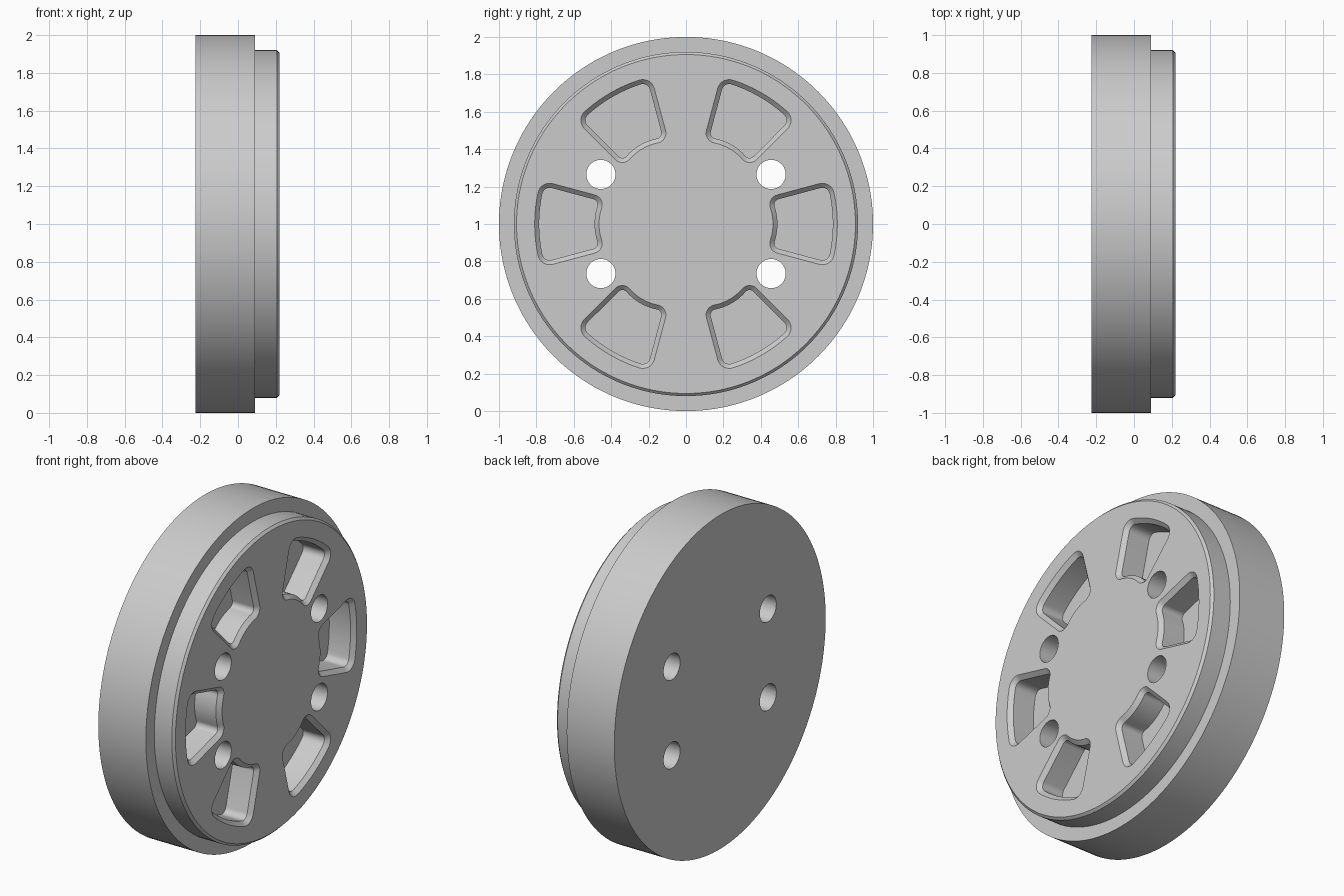
import bpy
import bmesh
from math import cos, sin, tan, pi, radians, atan2, hypot, sqrt

cube = bpy.data.objects.get("Cube")
if cube:
    bpy.data.objects.remove(cube)

BACK, STEP, FRONT = -0.225, 0.09, 0.22
FLOOR = FRONT - 0.165
CHAMFER = 0.024
HALF_ANGLE = radians(15)

grey = bpy.data.materials.new("plain_grey")
grey.use_nodes = True
grey.diffuse_color = (0.6, 0.6, 0.6, 1)
grey.node_tree.nodes["Principled BSDF"].inputs["Base Color"].default_value = (0.6, 0.6, 0.6, 1)


def loft(bm, rings):
    """Closed solid through rings of equal point count."""
    loops = [[bm.verts.new(p) for p in ring] for ring in rings]
    n = len(loops[0])
    for a, b in zip(loops, loops[1:]):
        for i in range(n):
            j = (i + 1) % n
            bm.faces.new((a[i], a[j], b[j], b[i]))
    bm.faces.new(loops[0][::-1])
    bm.faces.new(loops[-1])


def circle(x, r, y=0, z=1, n=160):
    return [(x, y + r * cos(2 * pi * i / n), z + r * sin(2 * pi * i / n)) for i in range(n)]


def make_object(name, bm):
    bmesh.ops.recalc_face_normals(bm, faces=bm.faces)
    mesh = bpy.data.meshes.new(name)
    bm.to_mesh(mesh)
    bm.free()
    mesh.materials.append(grey)
    obj = bpy.data.objects.new(name, mesh)
    bpy.context.collection.objects.link(obj)
    return obj


def arc(cx, cy, r, a0, a1, n):
    return [(cx + r * cos(a0 + (a1 - a0) * i / n), cy + r * sin(a0 + (a1 - a0) * i / n))
            for i in range(n + 1)]


def pocket_outline(grow):
    """Rounded wedge pointing along +u, enlarged by grow."""
    hub, hub_r, rim_r = 0.2, 0.289, 0.785
    fin, fout = 0.03, 0.04
    t = tan(HALF_ANGLE)
    # inner fillet centre: on the inset side line, tangent to the hub arc
    k = -fin / cos(HALF_ANGLE)
    a, b = 1 + t * t, k * t - hub
    c = hub * hub + k * k - (hub_r + fin) ** 2
    iu = (-b + sqrt(b * b - a * c)) / a
    iv = iu * t + k
    # outer fillet centre: on the inset side line, tangent to the rim arc
    ang = HALF_ANGLE - atan2(fout, sqrt((rim_r - fout) ** 2 - fout ** 2))
    ou, ov = (rim_r - fout) * cos(ang), (rim_r - fout) * sin(ang)
    side = HALF_ANGLE + pi / 2
    inner = atan2(iv, iu - hub)
    half = arc(hub, 0, hub_r - grow, 0, inner, 8)
    half += arc(iu, iv, fin + grow, inner + pi, side, 8)[1:]
    half += arc(ou, ov, fout + grow, side, ang, 8)
    half += arc(0, 0, rim_r + grow, ang, 0, 8)[1:]
    return half + [(u, -v) for u, v in half[-2:0:-1]]


# Stepped disc with a chamfered front rim
bm = bmesh.new()
loft(bm, [circle(x, r) for x, r in ((BACK, 1), (STEP, 1), (STEP, 0.92),
                                    (FRONT - 0.014, 0.92), (FRONT, 0.906))])
disc = make_object("stepped_disc", bm)

# Cutter: six chamfered pockets and four through holes
bm = bmesh.new()
for i in range(6):
    ca, sa = cos(i * pi / 3), sin(i * pi / 3)
    loft(bm, [[(x, u * ca - v * sa, 1 + u * sa + v * ca) for u, v in pocket_outline(grow)]
              for x, grow in ((FLOOR, 0), (FRONT - CHAMFER, 0), (FRONT + 0.01, CHAMFER + 0.01))])
for sy in (-1, 1):
    for sz in (-1, 1):
        loft(bm, [circle(x, 0.078, sy * 0.455, 1 + sz * 0.265, 48)
                  for x in (BACK - 0.1, FRONT + 0.1)])
cutter = make_object("pocket_and_hole_cutter", bm)
cutter.hide_render = True

# Cut the disc, then shade it
cut = disc.modifiers.new("cutouts", "BOOLEAN")
cut.operation = "DIFFERENCE"
cut.solver = "EXACT"
cut.object = cutter
for o in bpy.context.selected_objects:
    o.select_set(False)
bpy.context.view_layer.objects.active = disc
disc.select_set(True)
bpy.ops.object.modifier_apply(modifier=cut.name)
bpy.data.objects.remove(cutter)
bpy.ops.object.shade_smooth_by_angle(angle=radians(30))
